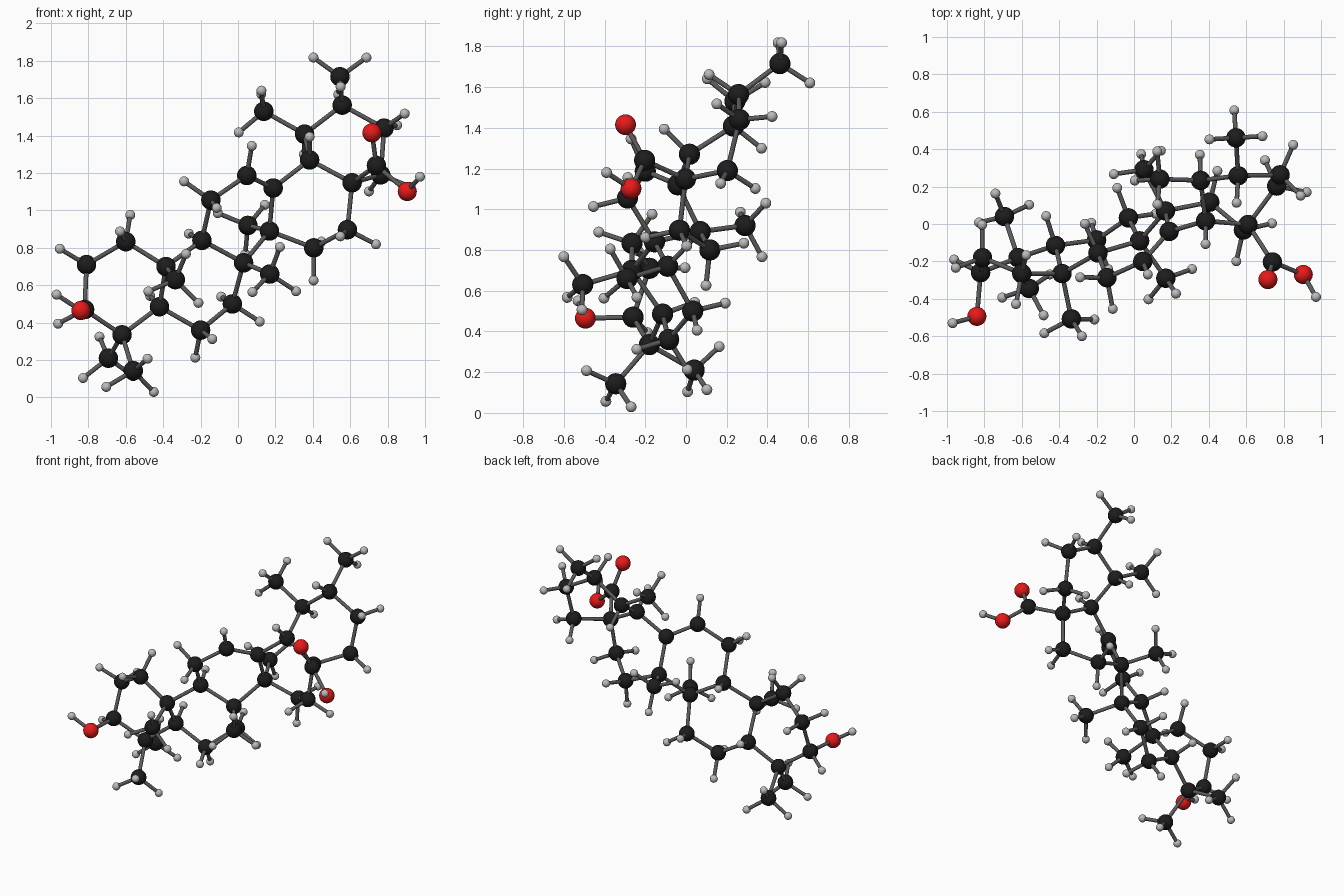
import bpy, bmesh, math
from mathutils import Vector

if "Cube" in bpy.data.objects:
    bpy.data.objects.remove(bpy.data.objects["Cube"])

# Heavy atoms of a five-ring molecule: carbon number -> position
CARBON = {
    1: (-.60, -.265, .833), 2: (-.81, -.18, .71), 3: (-.82, -.26, .47),
    4: (-.62, -.18, .335), 5: (-.42, -.115, .485), 6: (-.20, -.085, .36),
    7: (-.03, .033, .50), 8: (.03, -.09, .72), 9: (-.193, -.155, .84),
    10: (-.385, -.265, .70), 11: (-.145, -.287, 1.055), 12: (.047, -.20, 1.187),
    13: (.188, -.04, 1.12), 14: (.168, .07, .89), 15: (.405, .117, .80),
    16: (.585, -.032, .897), 17: (.61, -.003, 1.148), 18: (.383, .017, 1.27),
    19: (.356, .233, 1.408), 20: (.557, .258, 1.563), 21: (.781, .263, 1.44),
    22: (.763, .203, 1.19), 23: (-.693, .04, .21), 24: (-.56, -.345, .143),
    25: (-.335, -.507, .63), 26: (.17, -.29, .66), 27: (.053, .29, .92),
    28: (.74, -.203, 1.24), 29: (.138, .24, 1.53), 30: (.545, .461, 1.715),
}
OXYGEN = [(-.84, -.494, .465), (.716, -.297, 1.415), (.905, -.27, 1.101)]
# Hydrogens on the two hydroxyl groups
HYDROXYL_H = {0: (-.97, -.53, .55), 2: (.973, -.39, 1.18)}
FLAT_H = {12: 1, 13: 0, 28: 0}      # double-bonded carbons: hydrogen count
TWIST = {24: -14, 25: -14, 26: -4}  # methyl groups turned off the staggered pose
CH = .175                           # carbon-hydrogen distance


def material(name, rgb):
    m = bpy.data.materials.new(name)
    m.diffuse_color = (*rgb, 1)
    m.use_nodes = True
    m.node_tree.nodes["Principled BSDF"].inputs["Base Color"].default_value = m.diffuse_color
    return m


def make_mesh(name, mat, build):
    me = bpy.data.meshes.new(name)
    bm = bmesh.new()
    build(bm)
    for f in bm.faces:
        f.smooth = True
    bm.to_mesh(me)
    bm.free()
    me.materials.append(mat)
    return me


def ball(name, r, rgb):
    return make_mesh(name, material(name, rgb), lambda bm: bmesh.ops.create_uvsphere(
        bm, u_segments=24, v_segments=16, radius=r))


carbon_ball = ball("carbon", .052, (.012, .012, .012))
oxygen_ball = ball("oxygen", .051, (.8, .01, .01))
hydrogen_ball = ball("hydrogen", .0265, (.5, .5, .5))
stick = make_mesh("stick", material("stick", (.11, .11, .11)), lambda bm: bmesh.ops.create_cone(
    bm, cap_ends=False, segments=16, radius1=.0122, radius2=.0122, depth=1))


def place(name, mesh, loc):
    ob = bpy.data.objects.new(name, mesh)
    ob.location = loc
    bpy.context.collection.objects.link(ob)
    return ob


def bond(a, b):
    ob = place("bond", stick, (a + b) / 2)
    ob.rotation_euler = (b - a).to_track_quat('Z', 'Y').to_euler()
    ob.scale = (1, 1, (b - a).length)


def add_hydrogen(parent, pos):
    place("hydrogen_atom", hydrogen_ball, pos)
    bond(parent, pos)


# Carbon and oxygen balls
heavy = {}
for k, p in CARBON.items():
    heavy[k] = Vector(p)
    place(f"carbon_atom_{k}", carbon_ball, p)
for i, p in enumerate(OXYGEN):
    heavy[f"o{i}"] = Vector(p)
    place(f"oxygen_atom_{i}", oxygen_ball, p)

# Sticks between neighbouring heavy atoms
keys = list(heavy)
near = {k: [] for k in keys}
for i, a in enumerate(keys):
    for b in keys[i + 1:]:
        if (heavy[a] - heavy[b]).length < .31:
            near[a].append(b)
            near[b].append(a)
            bond(heavy[a], heavy[b])

# Hydrogens fill the free tetrahedral directions of each carbon
for k in CARBON:
    c = heavy[k]
    u = [(heavy[n] - c).normalized() for n in near[k]]
    count = FLAT_H.get(k, 4 - len(u))
    away = -sum(u, Vector()).normalized()
    if count == 1:
        add_hydrogen(c, c + away * CH)
    elif count == 2:
        side = u[0].cross(u[1]).normalized()
        for s in (-1, 1):
            t = math.radians(53.5)
            add_hydrogen(c, c + (away * math.cos(t) + side * s * math.sin(t)) * CH)
    elif count == 3:
        # methyl group, staggered against the neighbour's other bonds
        n = near[k][0]
        other = next(m for m in near[n] if m != k)
        ref = heavy[other] - heavy[n]
        ref = (ref - away * ref.dot(away)).normalized()
        perp = away.cross(ref)
        for j in range(3):
            t = math.radians(60 + 120 * j + TWIST.get(k, 0))
            d = away * .35 + (ref * math.cos(t) + perp * math.sin(t)) * .937
            add_hydrogen(c, c + d * CH)

# Hydroxyl hydrogens
for i, p in HYDROXYL_H.items():
    add_hydrogen(heavy[f"o{i}"], Vector(p))
